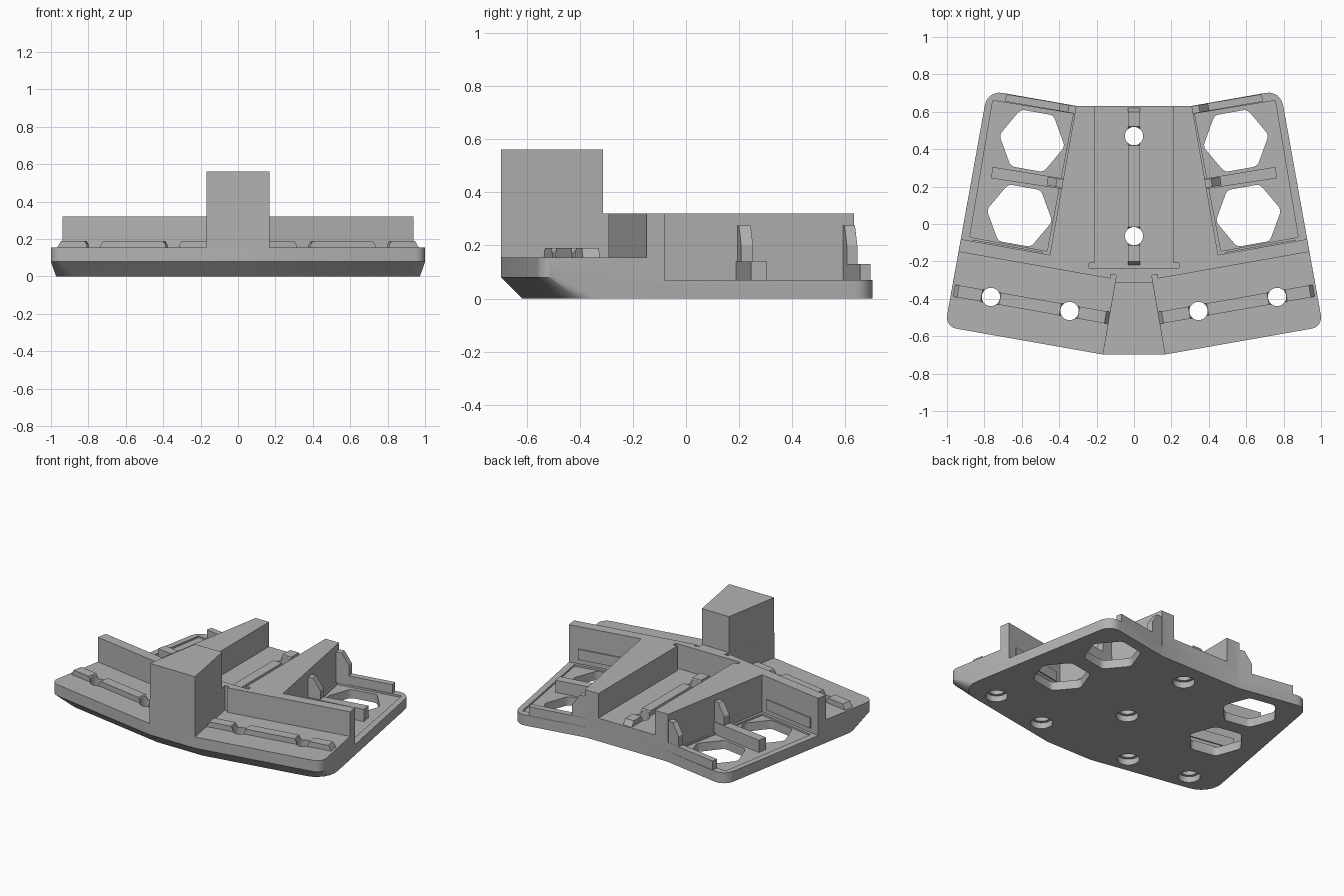
import bpy, bmesh, math
from mathutils import Vector

cube = bpy.data.objects.get("Cube")
if cube:
    bpy.data.objects.remove(cube)

grey = bpy.data.materials.new("plain grey")
grey.use_nodes = True
grey.diffuse_color = (0.45, 0.45, 0.45, 1)
grey.node_tree.nodes["Principled BSDF"].inputs["Base Color"].default_value = (0.45, 0.45, 0.45, 1)

# Directions of the angled wing
A = math.radians(10)
U = Vector((math.cos(A), math.sin(A), 0))
V = Vector((-math.sin(A), math.cos(A), 0))
UP = Vector((0, 0, 1))
LEDGE, TOP, FLOOR = 0.155, 0.32, 0.07


def loft(name, rings):
    """Closed solid through rings of equal point count."""
    bm = bmesh.new()
    loops = [[bm.verts.new(p) for p in ring] for ring in rings]
    n = len(loops[0])
    for a, b in zip(loops, loops[1:]):
        for i in range(n):
            j = (i + 1) % n
            bm.faces.new((a[i], a[j], b[j], b[i]))
    bm.faces.new(loops[0][::-1])
    bm.faces.new(loops[-1])
    bmesh.ops.recalc_face_normals(bm, faces=bm.faces)
    mesh = bpy.data.meshes.new(name)
    bm.to_mesh(mesh)
    bm.free()
    mesh.materials.append(grey)
    obj = bpy.data.objects.new(name, mesh)
    bpy.context.collection.objects.link(obj)
    return obj


def prism(name, pts, z0, z1, side=1):
    return loft(name, [[(x * side, y, z) for x, y in pts] for z in (z0, z1)])


def slab(name, profile, origin, along, across, width, side=1):
    """Upright (distance, height) profile, extruded across by width."""
    rings = []
    for k in (-0.5, 0.5):
        ring = [Vector(origin) + along * s + UP * z + across * (k * width) for s, z in profile]
        rings.append([(p.x * side, p.y, p.z) for p in ring])
    return loft(name, rings)


def rounded(pts, radii, steps=6):
    """Polygon with circular corners."""
    out = []
    for i, p in enumerate(pts):
        p, r = Vector(p), radii[i]
        if not r:
            out.append(tuple(p))
            continue
        a = (Vector(pts[i - 1]) - p).normalized()
        b = (Vector(pts[(i + 1) % len(pts)]) - p).normalized()
        half = a.angle(b) / 2
        centre = p + (a + b).normalized() * (r / math.sin(half))
        start = p + a * (r / math.tan(half)) - centre
        end = p + b * (r / math.tan(half)) - centre
        total = math.pi - 2 * half
        for k in range(steps + 1):
            t = total * k / steps
            q = (start * math.sin(total - t) + end * math.sin(t)) / math.sin(total)
            out.append(tuple(centre + q))
    return out


def circle(x, y, r, n=32):
    return [(x + r * math.cos(2 * math.pi * i / n), y + r * math.sin(2 * math.pi * i / n)) for i in range(n)]


def cut(objs, cutter):
    """Subtract a cutter from objects, then discard it."""
    cutter.hide_render = True
    for obj in objs:
        mod = obj.modifiers.new("cut", 'BOOLEAN')
        mod.operation, mod.solver, mod.object = 'DIFFERENCE', 'EXACT', cutter
        bpy.context.view_layer.objects.active = obj
        bpy.ops.object.modifier_apply(modifier=mod.name)
    bpy.data.objects.remove(cutter)


def outline(inset, z):
    """Plan of the body; inset pulls the front edge back along the wings."""
    half = [(0.17, -0.697 + inset), (1.01 - inset * math.sin(A), -0.549 + inset * math.cos(A)),
            (0.783, 0.715), (0.3, 0.63)]
    radii = [0, 0.06 + inset, 0.08, 0]
    pts = half + [(-x, y) for x, y in reversed(half)]
    return [(x, y, z) for x, y in rounded(pts, radii + radii[::-1])]


# Body with a front undercut
body = loft("body", [outline(0.08, 0), outline(0, 0.08), outline(0, TOP)])

# Front ledges and side pockets
ledge = [(0.172, -0.72), (0.095, -0.275), (0.125, -0.269), (0.125, -0.292), (1.1, -0.12), (1.1, -0.8)]
pocket = [(0.45, -0.165), (1.05, -0.059), (1.05, 0.9), (0.262, 0.9)]
recess = [(0.465, -0.145), (0.878, -0.07), (0.755, 0.66), (0.325, 0.59)]
hexes = [(0.545, 0.445), (0.612, 0.045)]
for s in (1, -1):
    cut([body], prism("ledge_cutter", ledge, LEDGE, 0.5, s))
    cut([body], prism("pocket_cutter", pocket, FLOOR, 0.5, s))
    cut([body], prism("recess_cutter", recess, FLOOR - 0.012, 0.1, s))
    for cx, cy in hexes:
        corners = [(cx + 0.178 * math.cos(A + k * math.pi / 3),
                    cy + 0.178 * math.sin(A + k * math.pi / 3)) for k in range(6)]
        cut([body], prism("hex_cutter", rounded(corners, [0.04] * 6, 4), -0.1, 0.12, s))

# Central channel with end slots
cut([body], prism("channel_cutter", [(-0.21, -0.235), (0.21, -0.235), (0.21, 0.9), (-0.21, 0.9)], LEDGE, 0.5))
cut([body], prism("slot_cutter", [(-0.24, -0.235), (0.24, -0.235), (0.24, -0.208), (-0.24, -0.208)], LEDGE, 0.5))

# Front tower
prism("tower", [(-0.168, -0.697), (0.168, -0.697), (0.101, -0.312), (-0.101, -0.312)], TOP, 0.56)


def ridge(name, origin, along, across, start, holes, end, side=1):
    """Raised rail broken by sloped gaps around the holes."""
    stops = [start] + [h + d for h in holes for d in (-0.03, 0.03)] + [end]
    parts = []
    for a, b in zip(stops[::2], stops[1::2]):
        profile = [(a, LEDGE), (b, LEDGE), (b - 0.02, 0.19), (a + 0.02, 0.19)]
        parts.append(slab(name, profile, origin, along, across, 0.065, side))
    return parts


ridges = ridge("channel_ridge", (0, 0, 0), Vector((0, 1, 0)), Vector((1, 0, 0)), -0.22, [-0.065, 0.47], 0.62)
bolts = [(0, -0.065), (0, 0.47)]
for s in (1, -1):
    ridges += ridge("ledge_ridge", (0.345, -0.465, 0), U, V, -0.215, [0, 0.427], 0.625, s)
    bolts += [(0.345 * s, -0.465), (0.765 * s, -0.39)]

# Bolt holes, counterbored from below
for x, y in bolts:
    cut([body] + ridges, prism("bolt_cutter", circle(x, y, 0.049), -0.1, 0.3))
    cut([body], prism("counterbore_cutter", circle(x, y, 0.068), -0.1, 0.04))

# Pocket ribs, buttresses and wall plates
buttress = [(-0.03, 0.05), (-0.03, 0.275), (0.025, 0.275), (0.075, 0.2), (0.075, 0.05)]
for s in (1, -1):
    prism("middle_rib", [(0.37, 0.185), (0.765, 0.245), (0.755, 0.305), (0.36, 0.24)], 0.05, 0.14, s)
    prism("back_rib", [(0.3, 0.588), (0.69, 0.655), (0.682, 0.694), (0.3, 0.629)], 0.05, 0.13, s)
    slab("middle_buttress", buttress, (0.39, 0.217, 0), U, V, 0.045, s)
    slab("back_buttress", buttress, (0.325, 0.612, 0), U, V, 0.04, s)
    slab("wall_plate", [(0.04, 0.1), (0.04, 0.17), (0.42, 0.17), (0.42, 0.1)],
         Vector((0.45, -0.165, 0)) + V * 0.004, U, V, 0.008, s)

# Crisp edges with smooth round corners
for obj in bpy.context.collection.objects:
    if obj.type == 'MESH' and grey.name in obj.data.materials:
        bpy.ops.object.select_all(action='DESELECT')
        obj.select_set(True)
        bpy.context.view_layer.objects.active = obj
        bpy.ops.object.shade_smooth_by_angle(angle=math.radians(25))
